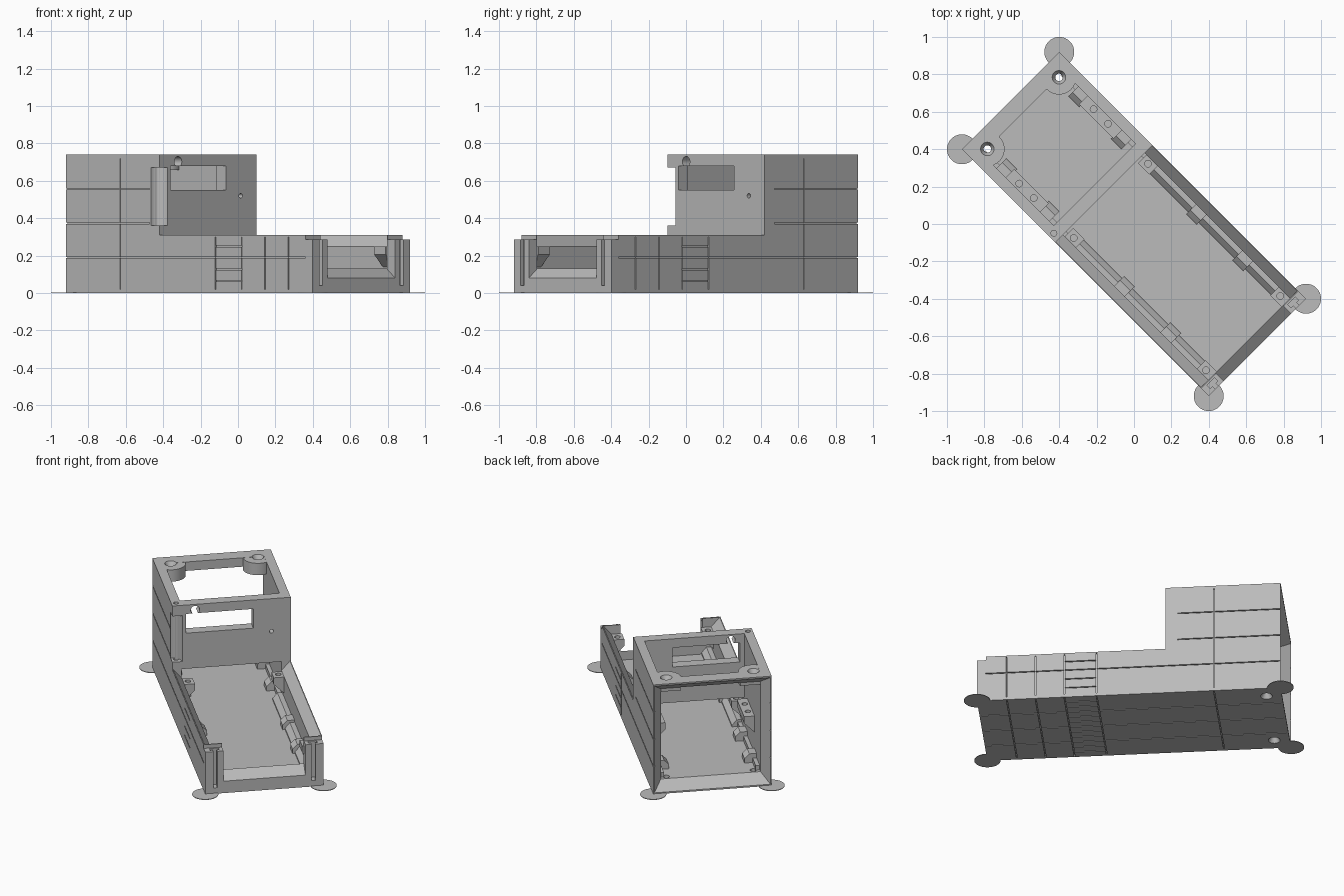
import bpy, bmesh, math
from mathutils import Matrix, Vector

if "Cube" in bpy.data.objects:
    bpy.data.objects.remove(bpy.data.objects["Cube"])

gray = bpy.data.materials.new("plain gray")
gray.use_nodes = True
gray.diffuse_color = (0.5, 0.5, 0.5, 1)
gray.node_tree.nodes["Principled BSDF"].inputs["Base Color"].default_value = (0.5, 0.5, 0.5, 1)

# Everything is built along x, then turned diagonally at the end
END, SIDE, INNER = 0.933, 0.368, 0.31
TOWER, RIM, TOP, FLOOR = -0.227, 0.31, 0.74, 0.07
parts = []


def finish(name, bm):
    bmesh.ops.recalc_face_normals(bm, faces=bm.faces)
    me = bpy.data.meshes.new(name)
    bm.to_mesh(me)
    bm.free()
    me.materials.append(gray)
    ob = bpy.data.objects.new(name, me)
    bpy.context.scene.collection.objects.link(ob)
    return ob


def prism(name, pts, axis, a, b):
    """Extrude a 2D profile from a to b along an axis."""
    place = {"x": lambda p, t: (t, p[0], p[1]),
             "y": lambda p, t: (p[0], t, p[1]),
             "z": lambda p, t: (p[0], p[1], t)}[axis]
    bm = bmesh.new()
    ends = [[bm.verts.new(place(p, t)) for p in pts] for t in (a, b)]
    for ring in ends:
        bm.faces.new(ring)
    n = len(pts)
    for i in range(n):
        j = (i + 1) % n
        bm.faces.new((ends[0][i], ends[0][j], ends[1][j], ends[1][i]))
    return finish(name, bm)


def box(name, x, y, z):
    return prism(name, [(x[0], y[0]), (x[1], y[0]), (x[1], y[1]), (x[0], y[1])], "z", *z)


def tube(name, centre, r1, r2, depth, axis="z", sides=32):
    bm = bmesh.new()
    turn = Matrix.Rotation(math.pi / 2, 4, "Y") if axis == "x" else Matrix()
    bmesh.ops.create_cone(bm, cap_ends=True, segments=sides, radius1=r1, radius2=r2,
                          depth=depth, matrix=Matrix.Translation(Vector(centre)) @ turn)
    return finish(name, bm)


def combine(target, tool, operation="DIFFERENCE"):
    mod = target.modifiers.new("cut", "BOOLEAN")
    mod.operation, mod.object, mod.solver = operation, tool, "EXACT"
    bpy.context.view_layer.objects.active = target
    bpy.ops.object.modifier_apply(modifier=mod.name)
    bpy.data.objects.remove(tool)


# Housing: L-shaped side profile
housing = prism("housing", [(-END, 0), (END, 0), (END, RIM), (TOWER, RIM), (TOWER, TOP), (-END, TOP)],
                "y", -SIDE, SIDE)


def cut(tool):
    combine(housing, tool)


# Tray hollow with bevelled rims, tower hollow, passage and roof opening
half = [(INNER, FLOOR), (INNER, 0.25), (0.363, RIM), (0.363, 0.4)]
cut(prism("tray_cut", half + [(-y, z) for y, z in reversed(half)], "x", TOWER, 0.87))
cut(box("tower_cut", (-0.88, -0.297), (-INNER, INNER), (FLOOR, 0.68)))
cut(box("passage_cut", (-0.32, -0.2), (-INNER, INNER), (FLOOR, RIM)))
cut(box("roof_cut", (-0.841, -0.297), (-INNER, INNER), (0.6, 0.8)))

# Roof screw bosses
for s in (-1, 1):
    combine(housing, tube("boss", (-0.838, s * 0.271, 0.699), 0.092, 0.092, 0.08), "UNION")

# Flared back opening
bm = bmesh.new()
rings = []
for x, y, lo, hi in ((-0.94, 0.366, 0.004, 0.736), (-0.868, INNER, FLOOR, 0.68)):
    rings.append([bm.verts.new(p) for p in ((x, -y, lo), (x, y, lo), (x, y, hi), (x, -y, hi))])
for ring in rings:
    bm.faces.new(ring)
for i in range(4):
    j = (i + 1) % 4
    bm.faces.new((rings[0][i], rings[0][j], rings[1][j], rings[1][i]))
cut(finish("flare_cut", bm))

# Front opening with sloped sill, lowered rim ends
cut(prism("sill_cut", [(0.86, 0.13), (0.87, 0.13), (0.94, 0.075), (0.94, 0.4), (0.86, 0.4)],
          "y", -0.255, 0.255))
cut(box("rim_step_cut", (0.877, 0.95), (-0.4, 0.4), (0.285, 0.4)))

# Gate slots and through screw holes on both sides
for s in (-1, 1):
    y = s * 0.305
    cut(box("slot_cut", (0.885, 0.91), (y - 0.028, y + 0.028), (0.04, 0.4)))
    cut(box("slot_mouth_cut", (0.9, 0.95), (y - 0.012, y + 0.012), (0.04, 0.4)))
    y = s * 0.271
    cut(tube("screw_cut", (-0.838, y, 0.4), 0.02, 0.02, 1))
    cut(tube("sink_cut_top", (-0.838, y, 0.73), 0.02, 0.042, 0.04))
    cut(tube("sink_cut_bottom", (-0.838, y, 0.01), 0.042, 0.02, 0.04))

# Tower front wall: window, round openings, hollow corner and its pin hole
cut(box("window_cut", (-0.33, -0.2), (-0.282, 0.135), (0.55, 0.68)))
cut(tube("cable_cut", (-0.26, -0.226, 0.702), 0.028, 0.028, 0.12, "x"))
cut(tube("peep_cut", (-0.26, 0.248, 0.52), 0.013, 0.013, 0.12, "x", 16))
cut(tube("corner_cut", (TOWER, -SIDE, 0.515), 0.062, 0.062, 0.31))
cut(tube("pin_cut", (-0.268, -0.338, 0.55), 0.016, 0.016, 0.48, "z", 16))

# Panel grooves on the sides and underside
W, D = 0.003, 0.01
columns = (-0.523, 0.198, 0.396, 0.573, 0.75)


def groove(x, y, z):
    cut(box("groove_cut", x, y, z))


for s in (-1, 1):
    y = sorted((s * (SIDE - D), s * (SIDE + D)))
    rows = [(0.19, -0.95, 0.88), (0.373, -0.95, -0.3), (0.557, -0.95, -0.3)]
    rows += [(z, 0.198, 0.396) for z in (0.065, 0.127, 0.25)]
    for z, a, b in rows:
        groove((a, b), y, (z - W, z + W))
    for x in columns:
        groove((x - W, x + W), y, (0.02, 0.72 if x < TOWER else 0.3))
for x in columns:
    groove((x - W, x + W), (-0.36, 0.36), (-D, D))
for i in range(-5, 6):
    y = i * 0.0613
    span = (-0.92, 0.92) if i % 3 == 0 else (0.198, 0.396)
    groove(span, (y - W, y + W), (-D, D))
parts.append(housing)

for s, side in ((-1, "right"), (1, "left")):
    # Floor rails with bevelled edge and teeth
    rail = [(s * 0.315, 0.06), (s * 0.25, 0.06), (s * 0.25, 0.08), (s * 0.28, 0.115), (s * 0.315, 0.115)]
    parts.append(prism(side + "_floor_rail", rail, "x", -0.2, 0.87))
    rear = [(s * 0.315, 0.06), (s * 0.285, 0.06), (s * 0.285, 0.1), (s * 0.315, 0.1)]
    parts.append(prism(side + "_rear_rail", rear, "x", -0.84, -0.2))
    tooth = [(s * 0.315, 0.06), (s * 0.235, 0.06), (s * 0.235, 0.1), (s * 0.265, 0.13), (s * 0.315, 0.13)]
    for i, x in enumerate((-0.69, -0.37, 0.2, 0.55)):
        parts.append(prism(side + "_rail_tooth_" + str(i), tooth, "x", x - 0.04, x + 0.04))
    # Wall brackets with screw holes, tapered underneath
    for name, a, b, top, holes in (("shelf_bracket", -0.66, -0.4, 0.35, (-0.587, -0.477)),
                                   ("middle_lug", -0.215, -0.13, 0.25, (-0.175,)),
                                   ("front_lug", 0.785, 0.872, 0.25, (0.825,))):
        lug = [(s * 0.32, top), (s * 0.245, top), (s * 0.245, top - 0.045), (s * 0.32, top - 0.12)]
        ob = prism(side + "_" + name, lug, "x", a, b)
        for x in holes:
            combine(ob, tube("hole_cut", (x, s * 0.281, top), 0.018, 0.018, 0.07, "z", 16))
        parts.append(ob)
    # Thin corner discs
    for e, end in ((-1, "back"), (1, "front")):
        parts.append(tube(end + "_" + side + "_corner_disc", (e * END, s * SIDE, 0.002), 0.08, 0.08, 0.004))

# Smooth the round holes, then turn the whole model diagonally
bpy.ops.object.select_all(action="DESELECT")
for ob in parts:
    ob.data.transform(Matrix.Rotation(-math.pi / 4, 4, "Z"))
    ob.select_set(True)
bpy.context.view_layer.objects.active = housing
bpy.ops.object.shade_smooth_by_angle(angle=math.radians(25))
